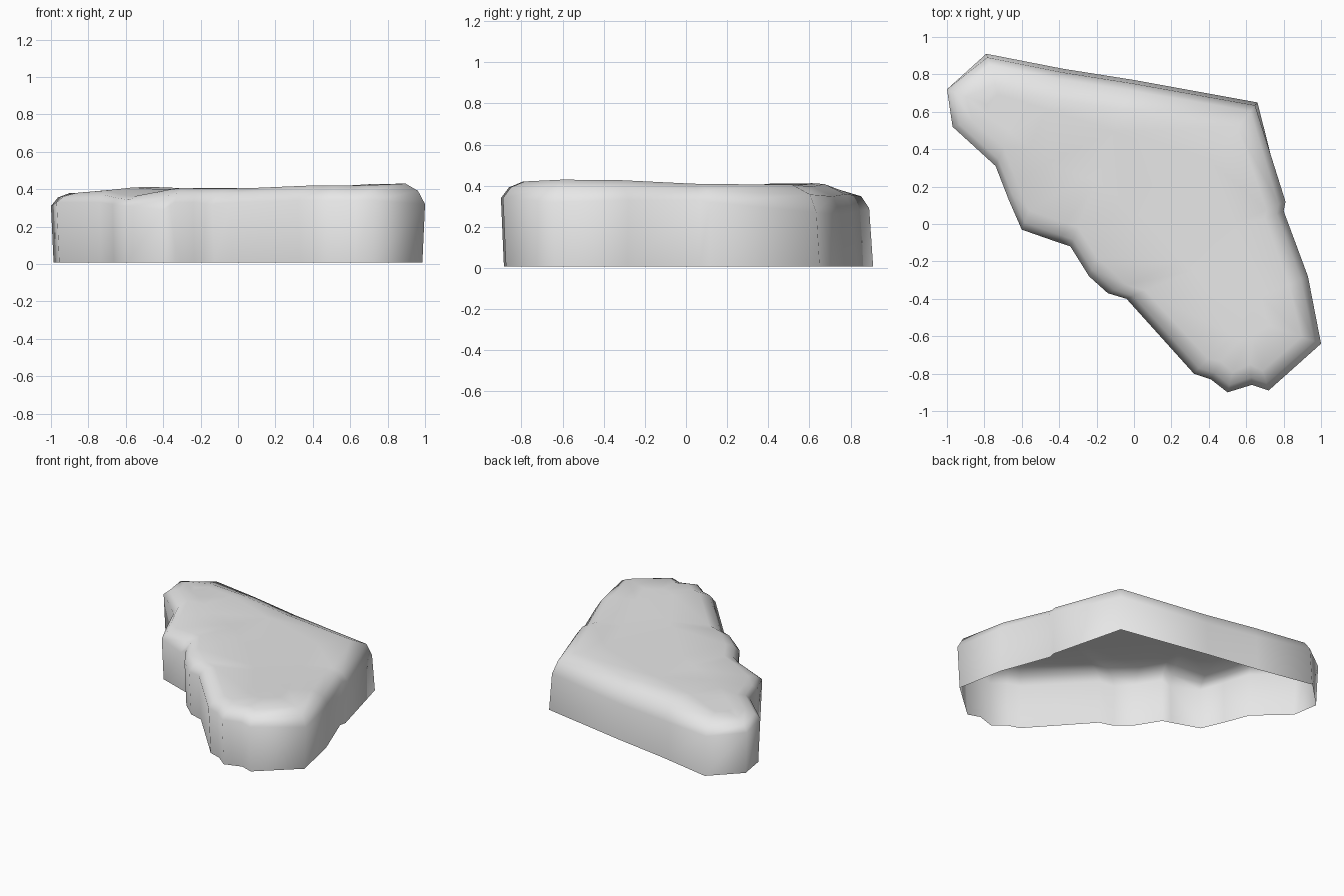
import bpy
import bmesh
import math
from mathutils import Vector
from mathutils.geometry import intersect_point_line

default_cube = bpy.data.objects.get("Cube")
if default_cube:
    bpy.data.objects.remove(default_cube, do_unlink=True)

# Outline of the slab, anticlockwise from the back corner: x, y, shoulder height
OUTLINE = [
    (-.79, .91, .29), (-1, .72, .31), (-.97, .52, .33), (-.74, .31, .33),
    (-.67, .13, .32), (-.6, -.03, .31), (-.4, -.1, .29), (-.34, -.12, .33),
    (-.24, -.28, .33), (-.14, -.37, .32), (-.04, -.4, .33), (.32, -.8, .34),
    (.41, -.83, .34), (.5, -.9, .34), (.63, -.86, .34), (.72, -.89, .34),
    (1, -.64, .32), (.93, -.28, .33), (.8, .07, .33), (.81, .12, .32),
    (.66, .65, .27), (0, .77, .26), (-.38, .83, .27),
]

# Broad high points of the top surface
TOP_HEIGHTS = [
    (-.95, .6, .38), (-.72, .75, .38), (-.45, .5, .415), (-.5, .08, .36),
    (-.28, .05, .41), (.1, -.1, .405), (.1, .6, .395), (.55, .45, .405),
    (.5, -.3, .41), (.85, -.5, .43), (.5, -.75, .42),
]

# Centre line that the top rings shrink toward
SPINE = [Vector((-.7, .6)), Vector((.3, .2)), Vector((.6, -.5))]


def top_height(p):
    """Blend the nearby top heights by distance."""
    total = weight_sum = 0
    for x, y, z in TOP_HEIGHTS:
        weight = 1 / ((p - Vector((x, y))).length_squared + .01) ** 2
        total += weight * z
        weight_sum += weight
    return total / weight_sum


def spine_point(p):
    """Closest point on the centre line."""
    found = []
    for a, b in zip(SPINE, SPINE[1:]):
        hit, t = intersect_point_line(p, a, b)
        found.append(a.lerp(b, min(max(t, 0), 1)))
    return min(found, key=lambda q: (q - p).length)


def column(x, y, shoulder):
    """One strip of points from the foot up and over the rounded rim."""
    p = Vector((x, y))
    centre = spine_point(p)
    inward = (centre - p).normalized()
    reach = (centre - p).length
    back = inward.y < -.5 and y > .6
    foot = p if back else p + inward * .015
    side = p + inward * (.02 if back else 0)
    rim = p + inward * min(.04 if not back else .06, reach * .3)
    edge = p + inward * min(.17 if back else .11, reach * .55)
    inner = p.lerp(centre, .7)
    crown = top_height(edge)
    return [
        (*foot, .008),
        (*side, shoulder),
        (*rim, shoulder + (crown - shoulder) * .65),
        (*edge, crown),
        (*inner, top_height(inner)),
    ]


# Slab: open underneath, walls rising into a gently uneven top
bm = bmesh.new()
columns = [[bm.verts.new(co) for co in column(*row)] for row in OUTLINE]
for left, right in zip(columns, columns[1:] + columns[:1]):
    for i in range(len(left) - 1):
        bm.faces.new((left[i], right[i], right[i + 1], left[i + 1]))
cap = bm.faces.new([strip[-1] for strip in columns])
bmesh.ops.triangulate(bm, faces=[cap])
bm.normal_update()

mesh = bpy.data.meshes.new("rock_slab")
bm.to_mesh(mesh)
bm.free()
rock = bpy.data.objects.new("rock_slab", mesh)
bpy.context.collection.objects.link(rock)

# Plain stone colour
stone = bpy.data.materials.new("stone_grey")
stone.use_nodes = True
colour = (.8, .8, .8, 1)
stone.diffuse_color = colour
stone.node_tree.nodes["Principled BSDF"].inputs["Base Color"].default_value = colour
mesh.materials.append(stone)

# Soft shading over the worn surface
bpy.ops.object.select_all(action="DESELECT")
rock.select_set(True)
bpy.context.view_layer.objects.active = rock
bpy.ops.object.shade_smooth_by_angle(angle=math.radians(70))
